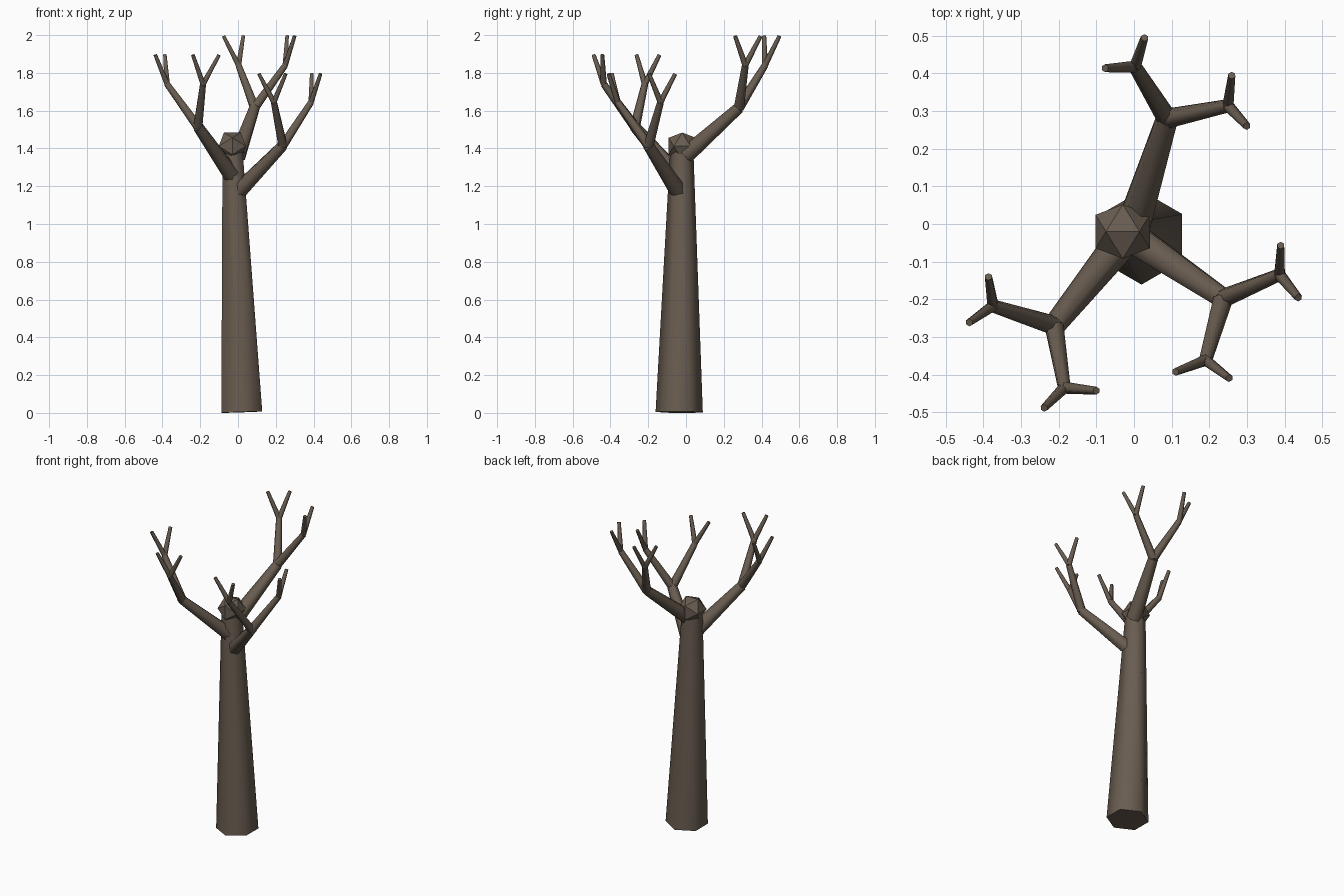
import bpy, bmesh
from mathutils import Vector, Matrix

if "Cube" in bpy.data.objects:
    bpy.data.objects.remove(bpy.data.objects["Cube"])

bark = bpy.data.materials.new("bark")
bark.diffuse_color = (0.14, 0.108, 0.08, 1)
bark.use_nodes = True
bark.node_tree.nodes["Principled BSDF"].inputs["Base Color"].default_value = bark.diffuse_color


def add_object(name, bm):
    mesh = bpy.data.meshes.new(name)
    bm.to_mesh(mesh)
    bm.free()
    mesh.materials.append(bark)
    obj = bpy.data.objects.new(name, mesh)
    bpy.context.collection.objects.link(obj)
    return obj


def limb(name, start, end, r1, r2, sides):
    """Tapered prism between two points, smooth around, flat at the ends."""
    a, b = Vector(start), Vector(end)
    axis = b - a
    turn = Vector((0, 0, 1)).rotation_difference(axis).to_matrix().to_4x4()
    bm = bmesh.new()
    bmesh.ops.create_cone(bm, cap_ends=True, segments=sides, radius1=r1, radius2=r2,
                          depth=axis.length,
                          matrix=Matrix.Translation((a + b) / 2) @ turn)
    d = axis.normalized()
    for f in bm.faces:
        f.smooth = abs(f.normal.dot(d)) < 0.7
    return add_object(name, bm)


# Trunk
limb("trunk", (0.02, -0.036, 0.004), (-0.03, -0.022, 1.42), 0.125, 0.06, 6)

# Faceted knob on the trunk top: 20-sided solid with an edge upwards
s, p = 0.0445, 0.072
knob = bmesh.new()
for i in (-1, 1):
    for j in (-1, 1):
        for v in ((i * s, 0, j * p), (i * p, j * s, 0), (0, i * p, j * s)):
            knob.verts.new(Vector(v) + Vector((-0.03, -0.02, 1.412)))
bmesh.ops.convex_hull(knob, input=knob.verts)
bmesh.ops.recalc_face_normals(knob, faces=knob.faces)
add_object("trunk_knob", knob)

# Branches: start, fork, tip height, [(second fork, tip xy, tip xy), ...]
branches = {
    "right": ((0.005, -0.042, 1.175), (0.237, -0.198, 1.415), 1.80, [
        ((0.387, -0.135, 1.645), (0.39, -0.057), (0.437, -0.196)),
        ((0.19, -0.362, 1.645), (0.11, -0.393), (0.253, -0.41))]),
    "left": ((-0.035, -0.05, 1.26), (-0.212, -0.27, 1.515), 1.90, [
        ((-0.375, -0.218, 1.74), (-0.387, -0.14), (-0.438, -0.262)),
        ((-0.185, -0.435, 1.74), (-0.239, -0.489), (-0.1, -0.443))]),
    "back": ((0.0, 0.0, 1.365), (0.088, 0.28, 1.615), 2.0, [
        ((0.25, 0.314, 1.84), (0.26, 0.395), (0.3, 0.26)),
        ((0.003, 0.418, 1.84), (-0.077, 0.414), (0.028, 0.495))]),
}
for side, (start, fork, top, forks) in branches.items():
    limb(f"{side}_branch", start, fork, 0.046, 0.03, 6)
    for n, (joint, *tips) in enumerate(forks, 1):
        limb(f"{side}_bough_{n}", fork, joint, 0.027, 0.018, 6)
        for k, tip in enumerate(tips, 1):
            limb(f"{side}_twig_{n}_{k}", joint, (*tip, top - 0.005), 0.016, 0.0105, 6)
